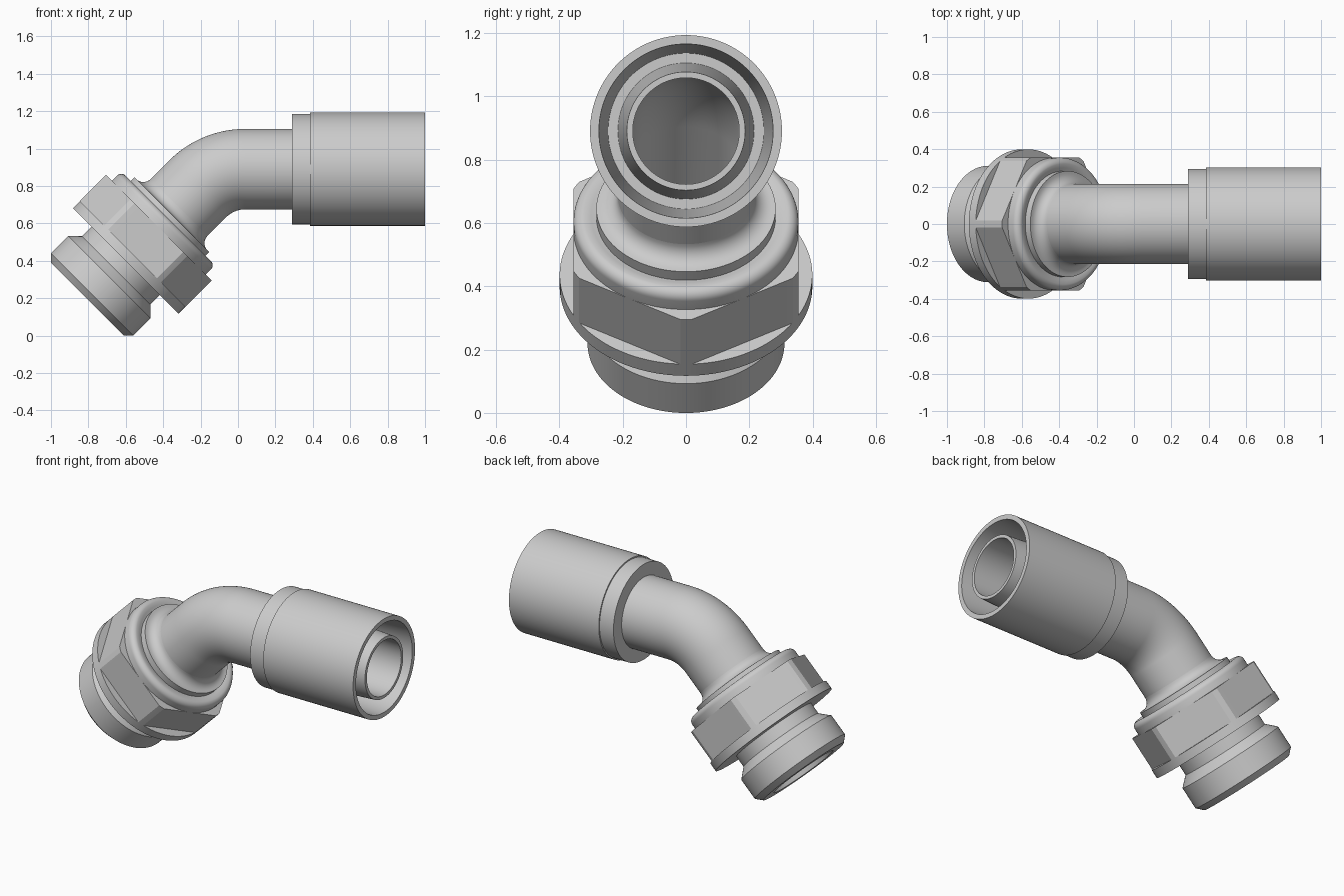
import bpy, bmesh, math
from mathutils import Vector

if "Cube" in bpy.data.objects:
    bpy.data.objects.remove(bpy.data.objects["Cube"])

R = 0.362            # bend radius of the centre line
BEND = math.pi / 4
SEG = 144


def X(x):            # station on the horizontal arm, by world x
    return 0.04 - x


def S(s):            # station on the sloping arm, by distance from the corner
    return s - 0.15 + R * BEND


def frame(t):
    """Point and 'up' vector on the centre line at arc length t."""
    th = min(max(t / R, 0), BEND)
    up = Vector((-math.sin(th), 0, math.cos(th)))
    along = Vector((-math.cos(th), 0, -math.sin(th)))
    return Vector((0.04, 0, 0.89 - R)) + R * up + (t - R * th) * along, up


def hex_radius(phi, r):
    a = phi % (math.pi / 3) - math.pi / 6
    return min(r, 0.355 / math.cos(a))


def sweep(name, profile, shape=lambda phi, r: r):
    """Closed (station, radius) profile turned round the bent centre line."""
    bm = bmesh.new()
    rings = []
    for t, r in profile:
        p, up = frame(t)
        ring = []
        for i in range(SEG):
            phi = 2 * math.pi * i / SEG
            d = math.cos(phi) * up + math.sin(phi) * Vector((0, 1, 0))
            ring.append(bm.verts.new(p + d * shape(phi, r)))
        rings.append(ring)
    for k, a in enumerate(rings):
        b = rings[(k + 1) % len(rings)]
        for i in range(SEG):
            j = (i + 1) % SEG
            bm.faces.new((a[i], a[j], b[j], b[i]))
    bmesh.ops.recalc_face_normals(bm, faces=bm.faces)
    me = bpy.data.meshes.new(name)
    bm.to_mesh(me)
    bm.free()
    ob = bpy.data.objects.new(name, me)
    bpy.context.collection.objects.link(ob)
    bpy.ops.object.select_all(action='DESELECT')
    ob.select_set(True)
    bpy.context.view_layer.objects.active = ob
    bpy.ops.object.shade_smooth_by_angle(angle=math.radians(25))
    return ob


# Bent hollow tube
stations = [X(0.46)] + [R * BEND * i / 20 for i in range(21)] + [S(0.66)]
sweep("elbow_tube", [(t, 0.215) for t in stations] + [(t, 0.168) for t in reversed(stations)])

# Crimp sleeve with stepped collar, open at the hose end
sweep("hose_sleeve", [(X(x), r) for x, r in [
    (0.29, 0.21), (0.29, 0.295), (0.385, 0.295), (0.385, 0.303), (1.0, 0.303),
    (1.0, 0.275), (0.46, 0.246), (0.46, 0.21)]])

# Tapered insert inside the sleeve
sweep("hose_insert", [(X(x), r) for x, r in [
    (0.46, 0.215), (1.0, 0.187), (1.0, 0.168), (0.46, 0.168)]])

# Retaining ring with a flared fillet against the tube
flare = [(0.345 - 0.055 * math.cos(a), 0.270 - 0.055 * math.sin(a))
         for a in [math.pi / 2 * (1 - i / 8) for i in range(9)]]
flare = [(0.29 + 0.055 * math.sin(i * math.pi / 16),
          0.270 - 0.055 * math.cos(i * math.pi / 16)) for i in range(9)]
sweep("retaining_ring", [(S(s), r) for s, r in
      flare + [(0.345, 0.283), (0.385, 0.283), (0.385, 0.215)]])

# Rounded shoulder of the nut
lip = [(0.405 - 0.033 * math.cos(i * math.pi / 16),
        0.322 + 0.033 * math.sin(i * math.pi / 16)) for i in range(9)]
sweep("nut_shoulder", [(S(s), r) for s, r in
      [(0.385, 0.27), (0.383, 0.285), (0.376, 0.300)] + lip + [(0.442, 0.355), (0.442, 0.27)]])

# Hexagonal nut with trimmed corners, and its round flange
sweep("hex_nut", [(S(s), r) for s, r in [(0.442, 0.4), (0.642, 0.4)]]
      + [(S(0.642), 0.25), (S(0.442), 0.25)], hex_radius)
sweep("nut_flange", [(S(s), r) for s, r in [
    (0.642, 0.25), (0.642, 0.399), (0.694, 0.399), (0.694, 0.25)]])

# Neck and chamfered screw end with a coned bore
sweep("screw_end", [(S(s), r) for s, r in [
    (0.66, 0.258), (0.765, 0.258), (0.817, 0.311), (0.948, 0.311), (0.983, 0.276),
    (0.983, 0.205), (0.83, 0.168), (0.66, 0.168)]])
